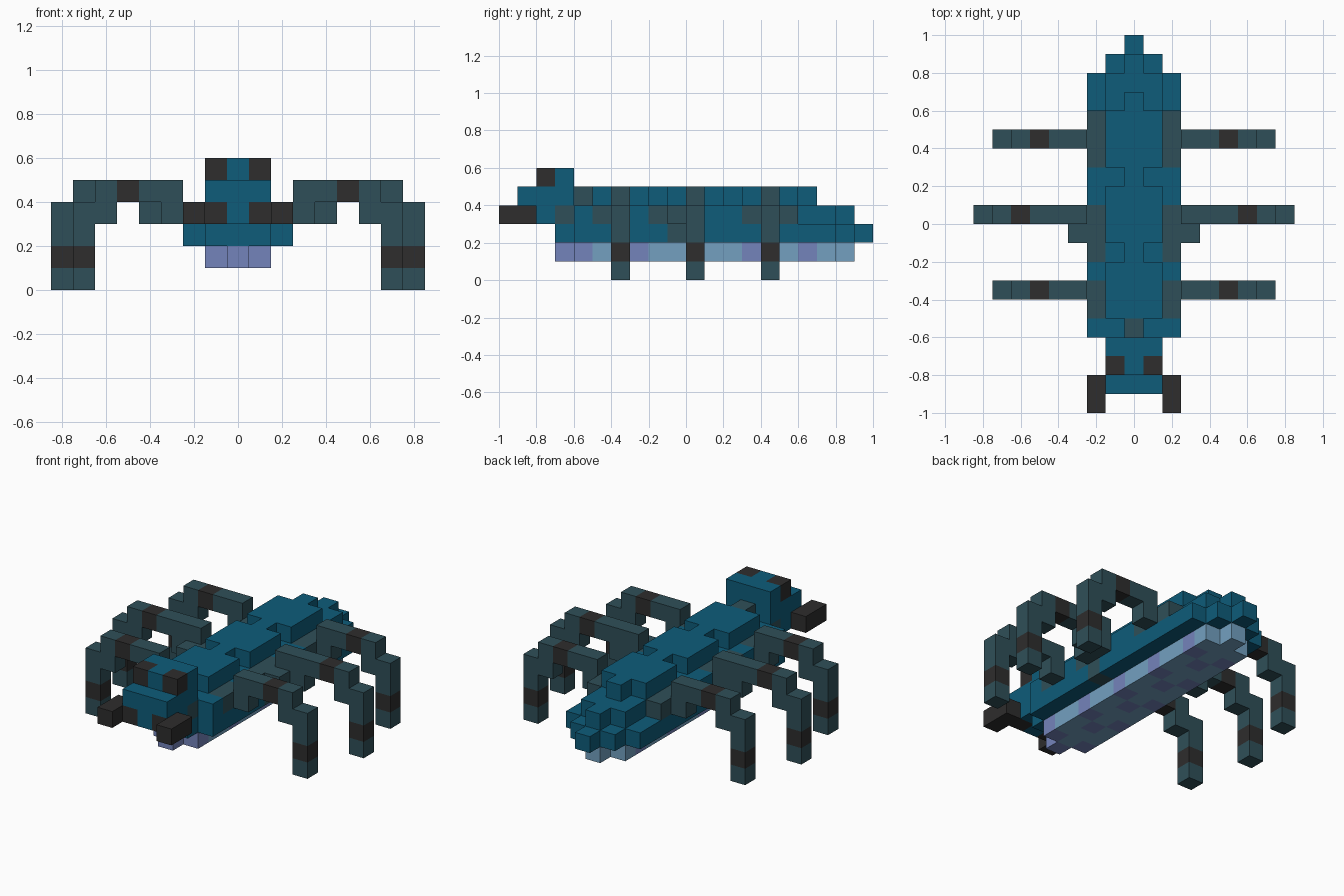
import bpy, bmesh

cube = bpy.data.objects.get("Cube")
if cube:
    bpy.data.objects.remove(cube, do_unlink=True)

U = 0.1  # edge length of one block


def srgb(*rgb):
    return tuple(((c / 255 + 0.055) / 1.055) ** 2.4 for c in rgb) + (1.0,)


# Flat colours
COLOURS = {
    "teal": srgb(14, 92, 122),
    "slate": srgb(47, 79, 88),
    "charcoal": srgb(46, 45, 45),
    "lavender": srgb(116, 132, 187),
    "light_blue": srgb(115, 160, 192),
}
MATS = {}
for name, col in COLOURS.items():
    m = bpy.data.materials.new(name)
    m.use_nodes = True
    m.diffuse_color = col
    m.node_tree.nodes["Principled BSDF"].inputs["Base Color"].default_value = col
    MATS[name] = m
NAMES = list(COLOURS)

parts = {}  # part name -> {block: colour}


def fill(part, xs, ys, zs, colour):
    """Fill inclusive ranges of blocks; colour is a name or a rule of (x, y, z)."""
    cells = parts.setdefault(part, {})
    for x in range(xs[0], xs[1] + 1):
        for y in range(ys[0], ys[1] + 1):
            for z in range(zs[0], zs[1] + 1):
                cells[x, y, z] = colour(x, y, z) if callable(colour) else colour


def fill_rows(part, z, rows, colour):
    """One layer, with a y range for each distance from the middle."""
    for dist, ys in enumerate(rows):
        for x in {dist, -dist}:
            fill(part, (x, x), ys, (z, z), colour)


# Spotted belly
def belly_colour(x, y, z):
    spot = y % 3 == (0 if x else 2) and y < 8
    return "lavender" if spot else "light_blue"


fill_rows("belly", 1, [(-7, 8), (-6, 7)], belly_colour)


# Body with slate patches at the leg roots
def flank_colour(x, y, z):
    if abs(x) == 2:
        if z == 3 and (-5 <= y <= -4 or -2 <= y <= 0 or 3 <= y <= 5):
            return "slate"
        if z == 2 and y == -1:
            return "slate"
    return "teal"


fill_rows("body", 2, [(-7, 9), (-7, 8), (-6, 7)], flank_colour)
fill_rows("body", 3, [(-6, 8), (-6, 7), (-6, 5)], flank_colour)

# Back plates, notched between segments
fill_rows("back_plates", 4, [(-5, 6), (-5, 5)], "teal")
for x in (-1, 1):
    for y in (-2, 2):
        del parts["back_plates"][x, y, 4]

# Neck
fill("neck", (-1, 1), (-7, -7), (3, 3), "slate")
fill("neck", (0, 0), (-6, -6), (4, 4), "slate")

# Head, with dark eyes and mouth corners
fill("head", (-1, 1), (-9, -8), (3, 3), "teal")
fill("head", (-1, 1), (-9, -7), (4, 4), "teal")
fill("head", (-1, 1), (-8, -7), (5, 5), "teal")
for s in (-1, 1):
    fill("head", (s, s), (-9, -9), (3, 3), "charcoal")
    fill("head", (s, s), (-8, -8), (5, 5), "charcoal")

# Jaws and legs, mirrored
for side, s in (("left", 1), ("right", -1)):
    fill(side + "_jaw", (2 * s, 2 * s), (-10, -9), (3, 3), "charcoal")
    for pos, y, reach in (("front", -4, 7), ("middle", 0, 8), ("back", 4, 7)):
        leg = f"{pos}_{side}_leg"

        def bar(x0, x1, z0, z1, colour, y=y):
            fill(leg, tuple(sorted((x0 * s, x1 * s))), (y, y), (z0, z1), colour)

        bar(3, reach - 4, 3, 3, "slate")              # root
        bar(3, reach - 1, 4, 4, "slate")              # upper arch
        bar(reach - 2, reach - 2, 4, 4, "charcoal")   # arch band
        bar(reach - 1, reach, 3, 3, "slate")          # knee
        bar(reach, reach, 0, 2, "slate")              # shin
        bar(reach, reach, 1, 1, "charcoal")           # shin band
        if pos == "middle":
            bar(3, 3, 3, 3, "slate", y=-1)            # extra root block

# Turn blocks into meshes, keeping only the outer faces
solid = set().union(*parts.values())


def build(name, cells):
    bm = bmesh.new()
    verts = {}

    def vert(p):
        if p not in verts:
            verts[p] = bm.verts.new(((p[0] - 0.5) * U, p[1] * U, p[2] * U))
        return verts[p]

    for cell, colour in cells.items():
        for axis in range(3):
            for d in (0, 1):
                near = list(cell)
                near[axis] += 2 * d - 1
                if tuple(near) in solid:
                    continue
                b, c = (axis + 1) % 3, (axis + 2) % 3
                ring = []
                for i, j in ((0, 0), (1, 0), (1, 1), (0, 1)):
                    p = list(cell)
                    p[axis] += d
                    p[b] += i
                    p[c] += j
                    ring.append(vert(tuple(p)))
                face = bm.faces.new(ring if d else ring[::-1])
                face.material_index = NAMES.index(colour)
    mesh = bpy.data.meshes.new(name)
    bm.to_mesh(mesh)
    bm.free()
    for n in NAMES:
        mesh.materials.append(MATS[n])
    bpy.context.collection.objects.link(bpy.data.objects.new(name, mesh))


for part, cells in parts.items():
    build(part, cells)
